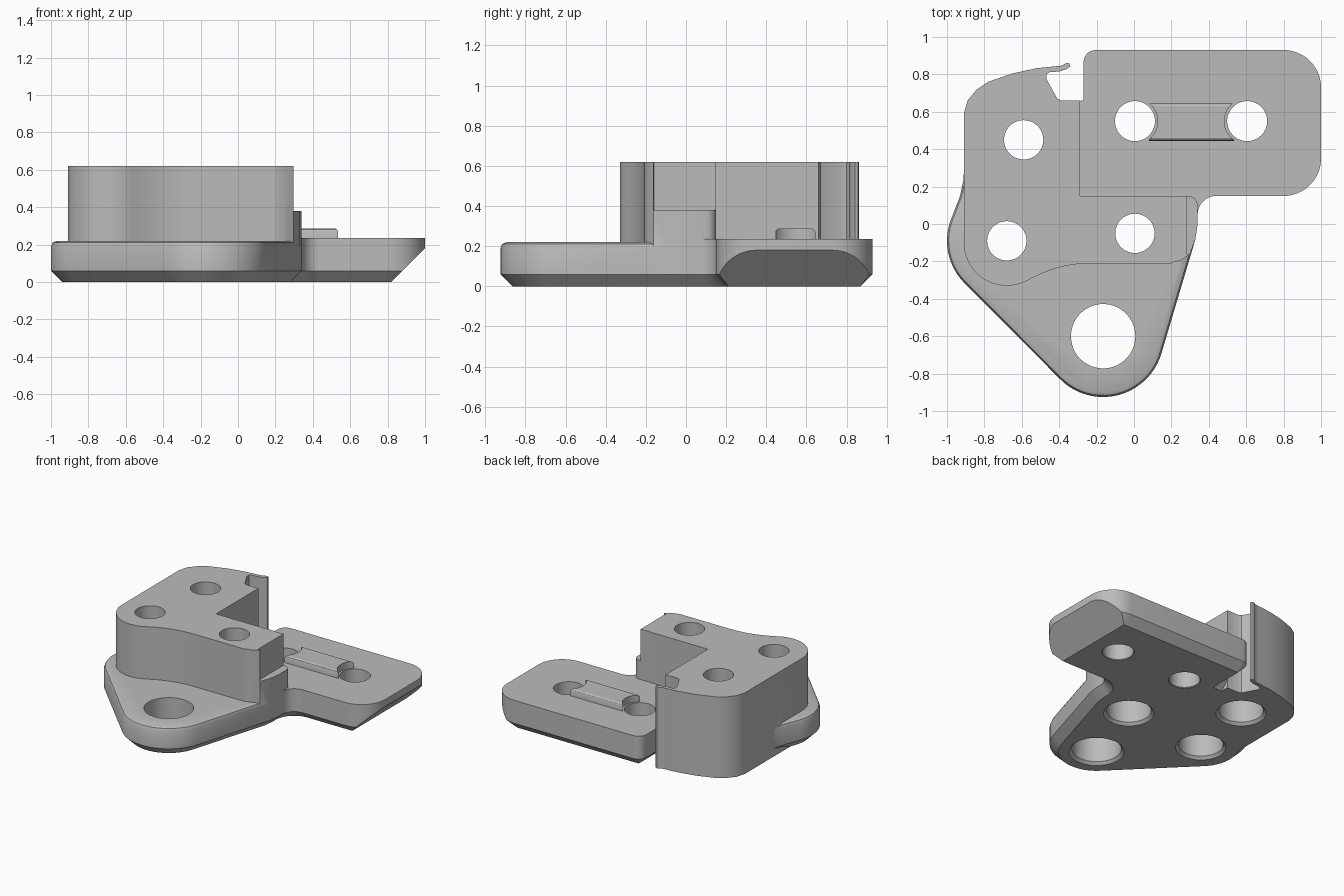
import bpy, bmesh
from math import cos, sin, radians
from mathutils import Vector

cube = bpy.data.objects.get("Cube")
if cube:
    bpy.data.objects.remove(cube)

grey = bpy.data.materials.new("plain_grey")
grey.use_nodes = True
COLOUR = (0.5, 0.5, 0.5, 1)
grey.diffuse_color = COLOUR
grey.node_tree.nodes["Principled BSDF"].inputs["Base Color"].default_value = COLOUR


def arc(cx, cy, r, start, end, step=6):
    n = max(2, round(abs(end - start) / step))
    angles = [radians(start + (end - start) * i / n) for i in range(n + 1)]
    return [(cx + r * cos(a), cy + r * sin(a)) for a in angles]


def inset(points, d):
    """Move a counter-clockwise outline inward by d."""
    pts = [Vector(p) for p in points]
    result = []
    for i, p in enumerate(pts):
        a = (p - pts[i - 1]).normalized()
        b = (pts[(i + 1) % len(pts)] - p).normalized()
        na, nb = Vector((-a.y, a.x)), Vector((-b.y, b.x))
        result.append(p + (na + nb) * d / (1 + na.dot(nb)))
    return result


def prism(name, outline, levels):
    """Stack outline rings given as (inset, height) pairs into a solid."""
    bm = bmesh.new()
    rings = [[bm.verts.new((p.x, p.y, z)) for p in inset(outline, d)] for d, z in levels]
    n = len(outline)
    bm.faces.new(rings[0][::-1])
    bm.faces.new(rings[-1])
    for low, high in zip(rings, rings[1:]):
        for i in range(n):
            j = (i + 1) % n
            bm.faces.new((low[i], low[j], high[j], high[i]))
    mesh = bpy.data.meshes.new(name)
    bm.to_mesh(mesh)
    bm.free()
    mesh.materials.append(grey)
    obj = bpy.data.objects.new(name, mesh)
    bpy.context.collection.objects.link(obj)
    return obj


def combine(target, other, operation):
    mod = target.modifiers.new("combine", "BOOLEAN")
    mod.operation, mod.solver, mod.object = operation, "EXACT", other
    bpy.context.view_layer.objects.active = target
    bpy.ops.object.modifier_apply(modifier=mod.name)
    bpy.data.objects.remove(other)


def drill(target, x, y, r, top=1.0, chamfer=0.02):
    cutter = prism("drill", arc(x, y, r, 0, 354),
                   [(-1.5 * chamfer, -chamfer / 2), (0, chamfer), (0, top)])
    cutter.hide_render = True
    combine(target, cutter, "DIFFERENCE")


# Lower flange with a rounded lobe, chamfered below and softened above
right_edge = [(0.298, -0.163), (0.328, -0.083), (0.34, 0)]
flange = (arc(-0.68, -0.09, 0.32, 160, 225) + arc(-0.165, -0.6, 0.325, 225, 344)
          + right_edge[1:] + [(0.34, 0.1), (0.25, 0.25), (-0.8, 0.4), (-0.905, 0.33),
                              (-0.913, 0.23), (-0.93, 0.15)])
body = prism("mounting_bracket", flange,
             [(0.06, 0), (0, 0.06), (0, 0.19), (0.009, 0.211), (0.03, 0.22)])

# Tall block with a thin hooked lip at the back
hook = [(-0.29, 0.66), (-0.39, 0.66), (-0.41, 0.67), (-0.468, 0.775), (-0.468, 0.8),
        (-0.45, 0.812), (-0.4, 0.815), (-0.36, 0.828), (-0.34, 0.843), (-0.345, 0.858),
        (-0.36, 0.862), (-0.385, 0.847), (-0.42, 0.843), (-0.52, 0.833), (-0.65, 0.805),
        (-0.78, 0.76), (-0.84, 0.72), (-0.89, 0.66), (-0.91, 0.59)]
block = (arc(-0.68, -0.1, 0.23, 180, 300) + arc(-0.23, -0.88, 0.67, 119, 90)
         + [(0.2, -0.21), (0.2, 0.15), (-0.29, 0.15)] + hook)
combine(body, prism("block", block, [(0, 0), (0, 0.62)]), "UNION")

# Right shoulder of the block, with a lower step
upper = [(0.1, -0.2), (0.19, -0.21), (0.25, -0.195), right_edge[0], (0.28, -0.16),
         (0.28, 0.15), (0.1, 0.14)]
combine(body, prism("shoulder", upper, [(0, 0.1), (0, 0.62)]), "UNION")
step = ([(0.1, -0.19), (0.2, -0.2)] + right_edge
        + arc(0.29, 0.1, 0.05, 0, 90, 15) + [(0.1, 0.14)])
combine(body, prism("step", step, [(0, 0.1), (0, 0.38)]), "UNION")

# Side arm, with a long slanted underside at its end
arm = ([(-0.4, -0.1), (0.2, -0.1), (0.335, -0.01)] + arc(0.44, 0.05, 0.1, 180, 90)
       + arc(0.8, 0.35, 0.2, -90, 0) + arc(0.8, 0.73, 0.2, 0, 90)
       + arc(-0.205, 0.865, 0.065, 90, 180, 15) + [(-0.27, 0.66), (-0.4, 0.65)])
arm_plate = prism("arm", arm, [(0.06, 0), (0, 0.06), (0, 0.235)])
bm = bmesh.new()
bm.from_mesh(arm_plate.data)
bmesh.ops.bisect_plane(bm, geom=bm.verts[:] + bm.edges[:] + bm.faces[:], dist=1e-5,
                       plane_co=(0.82, 0, 0), plane_no=(1, 0, -1), clear_outer=True)
bmesh.ops.holes_fill(bm, edges=[e for e in bm.edges if e.is_boundary], sides=0)
bmesh.ops.recalc_face_normals(bm, faces=bm.faces[:])
bm.to_mesh(arm_plate.data)
bm.free()
combine(body, arm_plate, "UNION")

# Bolt holes, counterbored from below under the block
drill(body, -0.165, -0.6, 0.172)
for x, y in ((-0.59, 0.45), (-0.68, -0.09), (0.005, -0.05)):
    drill(body, x, y, 0.155, top=0.2)
    drill(body, x, y, 0.105)
arm_holes = ((0.005, 0.55), (0.605, 0.55))
for x, y in arm_holes:
    drill(body, x, y, 0.107, chamfer=0.005)

# Raised key between the arm holes, its ends scooped around them
key = [(0.08, 0.445), (0.535, 0.445), (0.535, 0.645), (0.08, 0.645)]
raised_key = prism("raised_key", key,
                   [(0, 0.22), (0, 0.27), (0.005, 0.281), (0.015, 0.287)])
for x, y in arm_holes:
    drill(raised_key, x, y, 0.122)

for obj in (body, raised_key):
    bpy.ops.object.select_all(action="DESELECT")
    obj.select_set(True)
    bpy.context.view_layer.objects.active = obj
    bpy.ops.object.shade_smooth_by_angle(angle=radians(30))
